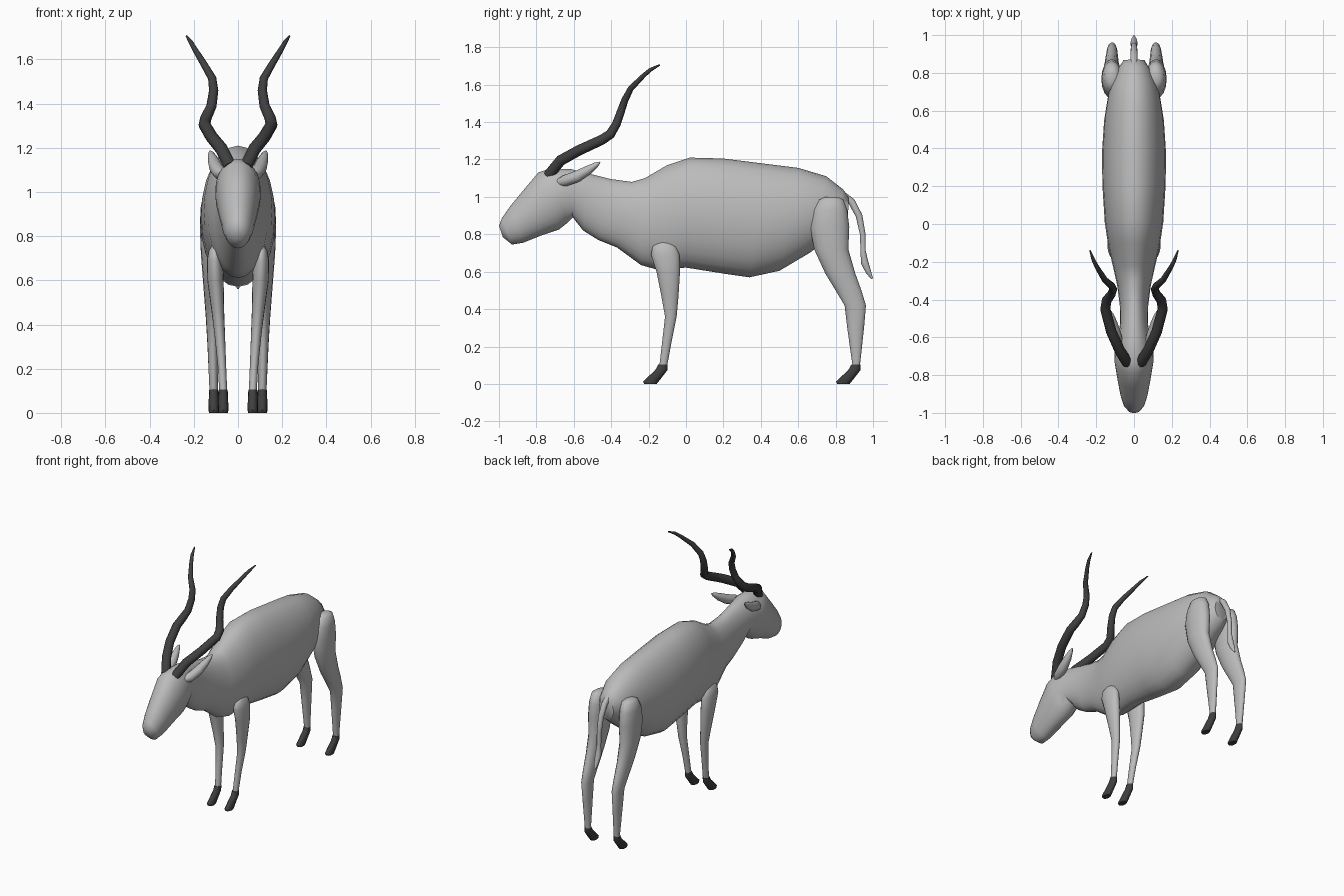
import bpy, bmesh, math
from mathutils import Vector


def material(name, v):
    m = bpy.data.materials.new(name)
    m.diffuse_color = (v, v, v, 1)
    return m


COAT = material("light grey coat", 0.50)
HORN = material("dark grey horn", 0.05)


def loft(name, rings, mat, n=20):
    """Skin elliptical rings, each (centre, half axis u, half axis v)."""
    bm = bmesh.new()
    loops = []
    for c, u, v in rings:
        loops.append([bm.verts.new(c + u * math.cos(2 * math.pi * i / n)
                                   + v * math.sin(2 * math.pi * i / n)) for i in range(n)])
    for a, b in zip(loops, loops[1:]):
        for i in range(n):
            j = (i + 1) % n
            bm.faces.new((a[i], a[j], b[j], b[i]))
    bm.faces.new(loops[0])
    bm.faces.new(loops[-1])
    bmesh.ops.recalc_face_normals(bm, faces=bm.faces)
    me = bpy.data.meshes.new(name)
    bm.to_mesh(me)
    bm.free()
    ob = bpy.data.objects.new(name, me)
    bpy.context.collection.objects.link(ob)
    me.materials.append(mat)
    bpy.ops.object.select_all(action='DESELECT')
    ob.select_set(True)
    bpy.context.view_layer.objects.active = ob
    bpy.ops.object.shade_smooth_by_angle(angle=math.radians(50))
    return ob


def span(x, y0, z0, y1, z1, w):
    """Ring through two side-view points with half width w."""
    a, b = Vector((x, y0, z0)), Vector((x, y1, z1))
    return (a + b) / 2, Vector((w, 0, 0)), (a - b) / 2


def tube(name, pts, mat, s=1, n=12):
    """Tapered tube along (x, y, z, radius) points, mirrored by s."""
    P = [Vector((s * p[0], p[1], p[2])) for p in pts]
    rings = []
    for i, p in enumerate(P):
        t = (P[min(i + 1, len(P) - 1)] - P[max(i - 1, 0)]).normalized()
        u = Vector((1, 0, 0))
        u = (u - t * u.dot(t)).normalized()
        r = pts[i][3]
        rings.append((p, u * r, t.cross(u) * r))
    return loft(name, rings, mat, n)


# Head, neck and trunk: top y, z, bottom y, z, half width
body = [
    (-1.0, .845, -.98, .785, .028), (-.985, .885, -.93, .745, .055),
    (-.94, .95, -.87, .755, .072), (-.87, 1.035, -.77, .795, .088),
    (-.79, 1.13, -.68, .825, .102), (-.73, 1.15, -.635, .86, .103),
    (-.62, 1.15, -.605, .89, .085), (-.5, 1.12, -.55, .82, .074),
    (-.4, 1.095, -.47, .77, .075), (-.29, 1.08, -.37, .73, .088),
    (-.22, 1.10, -.24, .635, .11), (-.1, 1.17, -.15, .61, .135),
    (.02, 1.21, 0, .622, .155), (.2, 1.205, .2, .59, .167),
    (.4, 1.18, .34, .57, .17), (.6, 1.155, .5, .605, .158),
    (.75, 1.11, .66, .70, .133), (.84, 1.04, .78, .79, .09),
    (.87, 1.0, .865, .86, .055)]
loft("body", [span(0, *r) for r in body], COAT, 24)

# Legs: centre x, front y, back y, z, half width
front_leg = [(.105, -.15, -.08, .755, .015), (.105, -.178, -.052, .735, .028),
             (.105, -.187, -.034, .69, .036), (.102, -.158, -.032, .6, .037),
             (.092, -.132, -.04, .47, .029), (.083, -.112, -.05, .36, .024),
             (.073, -.128, -.078, .22, .019), (.067, -.142, -.1, .1, .018)]
back_leg = [(.115, .745, .81, 1.0, .02), (.115, .71, .842, .985, .042),
            (.116, .68, .862, .93, .053), (.117, .663, .873, .84, .056),
            (.118, .685, .868, .72, .05), (.118, .745, .905, .59, .04),
            (.117, .80, .938, .5, .034), (.116, .848, .962, .42, .029),
            (.114, .862, .952, .3, .024), (.11, .89, .93, .1, .019)]
# Hooves: front y, back y relative to ankle, z, half width
hoof = [(-.025, .024, .105, .02), (-.042, .024, .075, .022),
        (-.108, -.025, .012, .024), (-.102, -.035, 0, .021)]

horn = [(.035, -.735, 1.115, .029), (.075, -.67, 1.195, .029), (.12, -.57, 1.25, .028),
        (.152, -.45, 1.305, .027), (.145, -.405, 1.335, .026), (.12, -.372, 1.39, .023),
        (.11, -.347, 1.46, .021), (.117, -.328, 1.515, .019), (.155, -.295, 1.58, .016),
        (.198, -.225, 1.65, .012), (.215, -.19, 1.68, .010), (.233, -.14, 1.706, .004)]
ear = [(.06, -.70, 1.075, .012), (.082, -.65, 1.085, .03), (.10, -.58, 1.11, .031),
       (.113, -.52, 1.145, .024), (.122, -.48, 1.172, .014), (.126, -.46, 1.185, .004)]

for side, s in (("left", 1), ("right", -1)):
    for name, leg, x, y in (("front", front_leg, .067, -.122), ("back", back_leg, .11, .91)):
        loft(f"{name}_leg_{side}", [span(s * c, a, z, b, z, w) for c, a, b, z, w in leg], COAT, 16)
        loft(f"{name}_hoof_{side}", [span(s * x, y + a, z, y + b, z, w) for a, b, z, w in hoof], HORN, 12)
    tube(f"horn_{side}", horn, HORN, s)
    tube(f"ear_{side}", ear, COAT, s)

# Tail with a thicker tuft
tube("tail", [(0, .84, 1.01, .018), (0, .885, .975, .019), (0, .925, .90, .018),
              (0, .945, .80, .015), (0, .947, .71, .014), (0, .955, .65, .02),
              (0, .975, .60, .015), (0, .995, .562, .005)], COAT)
